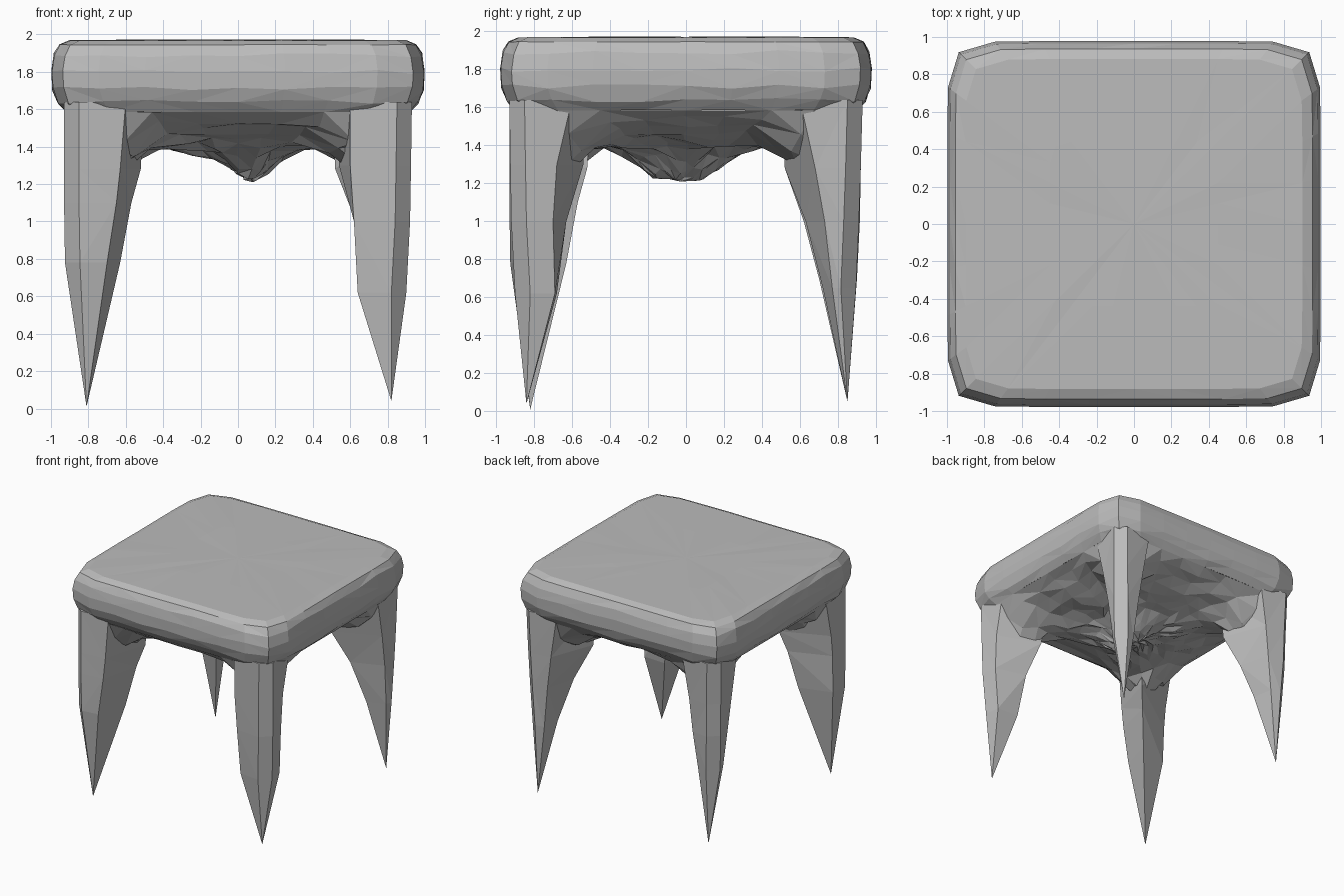
import bpy, math, random
from mathutils import Vector

random.seed(4)
if "Cube" in bpy.data.objects:
    bpy.data.objects.remove(bpy.data.objects["Cube"], do_unlink=True)

grey = bpy.data.materials.new("plain grey")
grey.use_nodes = True
colour = (0.5, 0.5, 0.5, 1)
grey.diffuse_color = colour
grey.node_tree.nodes["Principled BSDF"].inputs["Base Color"].default_value = colour


def loft(name, rings, start=None, end=None):
    """Skin equal rings of points, closing each end with a point if given."""
    n = len(rings[0])
    verts = [p for ring in rings for p in ring]
    faces = []
    for k in range(len(rings) - 1):
        for j in range(n):
            a, b = k * n + j, k * n + (j + 1) % n
            # alternate the diagonals for a faceted look
            if random.random() < 0.5:
                faces += [(a, b, b + n), (a, b + n, a + n)]
            else:
                faces += [(a, b, a + n), (b, b + n, a + n)]
    last = (len(rings) - 1) * n
    for tip, base, flip in ((start, 0, True), (end, last, False)):
        if tip:
            verts.append(tip)
            for j in range(n):
                tri = (base + j, base + (j + 1) % n, len(verts) - 1)
                faces.append(tri[::-1] if flip else tri)
    mesh = bpy.data.meshes.new(name)
    mesh.from_pydata(verts, [], faces)
    mesh.materials.append(grey)
    obj = bpy.data.objects.new(name, mesh)
    bpy.context.collection.objects.link(obj)
    # consistent outward normals
    import bmesh
    bm = bmesh.new()
    bm.from_mesh(mesh)
    bmesh.ops.recalc_face_normals(bm, faces=bm.faces)
    bm.to_mesh(mesh)
    bm.free()
    return obj


def rounded_square(scale, side=8, power=11):
    """Points of a soft-cornered square, slightly shallower than wide."""
    points = []
    for q in range(4):
        for k in range(side):
            v = -1 + 2 * k / side
            u, w = ((1, v), (-v, 1), (-1, -v), (v, -1))[q]
            f = scale * (abs(u) ** power + abs(w) ** power) ** (-1 / power)
            points.append((u * f, w * f * 0.98))
    return points


def jitter(amount):
    return random.uniform(-amount, amount)


# Cushion: slab with rolled edges
profile = [(0.45, 1.972), (0.9, 1.968), (0.955, 1.945), (0.985, 1.89),
           (0.998, 1.8), (0.993, 1.71), (0.965, 1.64), (0.92, 1.585)]
rings = []
for scale, z in profile:
    wobble = 0.012 if 1.6 < z < 1.93 else 0.002
    rings.append([(x, y, z + jitter(wobble)) for x, y in rounded_square(scale)])
loft("cushion", rings, start=(0, 0, 1.972))


# Sagging underside: slopes in, droops in the middle, dips to meet each leg
def under_height(x, y):
    r = min(1, max(abs(x), abs(y)) / 0.92)
    z = 1.345 + 0.24 * r ** 1.8
    z -= 0.13 * math.exp(-((x - 0.08) / 0.13) ** 2 - ((y + 0.04) / 0.28) ** 4)
    web = math.hypot(abs(x) - 0.66, abs(y) - 0.66)
    return z - 0.22 * math.exp(-(web / 0.2) ** 2)


rings = []
for scale in (0.92, 0.84, 0.74, 0.64, 0.54, 0.44, 0.34, 0.24, 0.16, 0.08):
    rough = 0 if scale > 0.9 else 0.018
    ring = []
    for x, y in rounded_square(scale):
        x, y = x + jitter(rough), y + jitter(rough)
        z = 1.585 if scale > 0.9 else under_height(x, y) + jitter(rough)
        ring.append((x, y, z))
    rings.append(ring)
loft("underside", rings, end=(0.08, -0.03, 1.21))


# Legs: faceted spikes; each level is height, outer, edge and inner distance
def leg(name, sx, sy, tip, levels):
    rings = []
    for z, outer, edge_x, edge_y, inner in levels:
        cut = outer - 0.08
        plan = [(outer, cut), (cut, outer), (edge_x, outer - 0.02),
                (inner, inner), (outer - 0.02, edge_y)]
        rings.append([(sx * x, sy * y, z) for x, y in plan])
    top = rings[0]
    centre = sum((Vector(p) for p in top), Vector()) / len(top)
    loft(name, rings, start=tuple(centre), end=(sx * tip[0], sy * tip[1], tip[2]))


leg("front_right_leg", -1, -1, (0.81, 0.82, 0.01),
    [(1.64, 0.93, 0.6, 0.6, 0.5), (1.28, 0.93, 0.63, 0.68, 0.52),
     (1.1, 0.93, 0.65, 0.7, 0.57), (0.78, 0.925, 0.7, 0.71, 0.63)])
leg("front_left_leg", 1, -1, (0.82, 0.84, 0.04),
    [(1.64, 0.93, 0.6, 0.6, 0.52), (1.3, 0.925, 0.6, 0.68, 0.54),
     (1.0, 0.92, 0.62, 0.7, 0.63), (0.62, 0.9, 0.64, 0.69, 0.68)])
leg("back_left_leg", 1, 1, (0.82, 0.85, 0.05),
    [(1.64, 0.93, 0.6, 0.6, 0.5), (1.28, 0.92, 0.66, 0.68, 0.52),
     (1.0, 0.91, 0.7, 0.73, 0.63), (0.65, 0.895, 0.74, 0.77, 0.72)])
leg("back_right_leg", -1, 1, (0.81, 0.85, 0.05),
    [(1.64, 0.93, 0.6, 0.6, 0.5), (1.28, 0.92, 0.66, 0.66, 0.52),
     (1.0, 0.915, 0.69, 0.71, 0.62), (0.7, 0.9, 0.73, 0.75, 0.7)])
